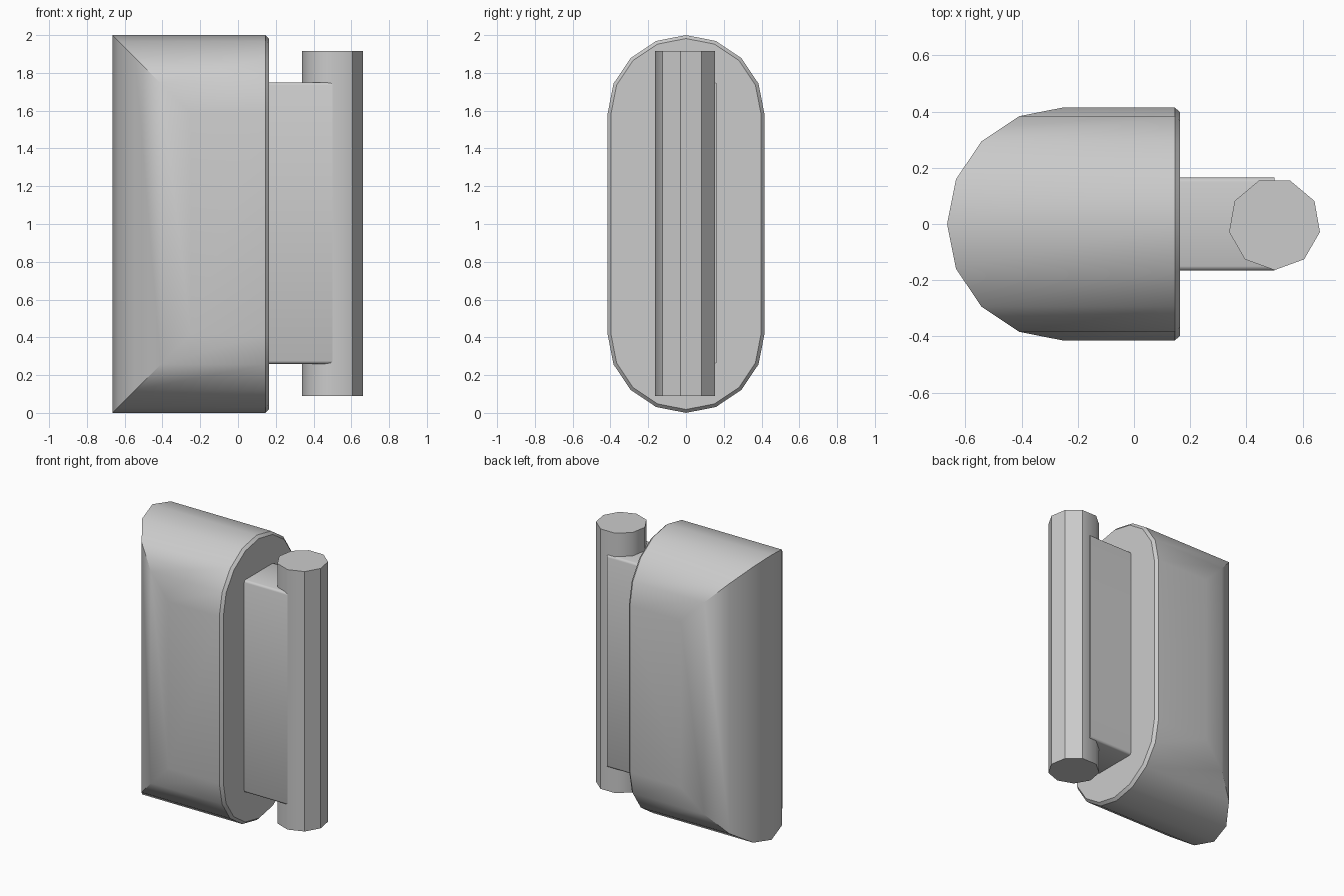
import bpy
import bmesh
from math import sin, cos, radians

cube = bpy.data.objects.get("Cube")
if cube:
    bpy.data.objects.remove(cube, do_unlink=True)

GREY = (0.6, 0.6, 0.6, 1.0)
grey = bpy.data.materials.new("plain grey")
grey.use_nodes = True
grey.diffuse_color = GREY
grey.node_tree.nodes["Principled BSDF"].inputs["Base Color"].default_value = GREY


def finish(name, bm):
    bmesh.ops.recalc_face_normals(bm, faces=bm.faces[:])
    mesh = bpy.data.meshes.new(name)
    bm.to_mesh(mesh)
    bm.free()
    mesh.materials.append(grey)
    obj = bpy.data.objects.new(name, mesh)
    bpy.context.collection.objects.link(obj)
    return obj


# Body: slices across y; rounded in plan at the back, rounded in height all along
R, BACK, RIM, FRONT, INSET = 0.415, -0.25, 0.145, 0.164, 0.018
bm = bmesh.new()
slices = []
for k in range(-4, 5):
    a = radians(22.5 * k)
    y, reach = R * sin(a), R * cos(a)
    y_cap, reach_cap = (R - INSET) * sin(a), (R - INSET) * cos(a)
    low, high = R - reach, 2 - R + reach
    low_cap, high_cap = R - reach_cap, 2 - R + reach_cap
    points = [(BACK - reach, y, low), (BACK - reach, y, high), (RIM, y, high),
              (FRONT, y_cap, high_cap), (FRONT, y_cap, low_cap), (RIM, y, low)]
    slices.append([bm.verts.new(p) for p in points])
for s, t in zip(slices, slices[1:]):
    for i in (0, 1, 2, 4, 5):
        j = (i + 1) % 6
        bm.faces.new((s[i], s[j], t[j], t[i]))
for s in (slices[0], slices[-1]):
    bm.faces.new((s[0], s[1], s[2], s[5]))
    bm.faces.new((s[2], s[3], s[4], s[5]))
bm.faces.new([s[3] for s in slices] + [s[4] for s in reversed(slices)])
body = finish("body", bm)
body.data.shade_smooth()
body.data.set_sharp_from_angle(angle=radians(30))

# Web joining the body to the post, with softened long edges
bm = bmesh.new()
bmesh.ops.create_cube(bm, size=1)
for v in bm.verts:
    v.co.x = 0.5 if v.co.x > 0 else 0.15
    v.co.y *= 0.33
    v.co.z = 1.75 if v.co.z > 0 else 0.26
edges = [e for e in bm.edges if abs(e.verts[0].co.x - e.verts[1].co.x) > 0.1]
bmesh.ops.bevel(bm, geom=edges, offset=0.015, segments=2, profile=0.5, affect='EDGES')
web = finish("web", bm)
web.data.shade_smooth()
web.data.set_sharp_from_angle(angle=radians(50))

# Nine-sided post: flat on its outer side, smooth towards the body
bm = bmesh.new()
ring = [(0.5 + 0.164 * cos(radians(270 + 40 * i)), 0.164 * sin(radians(270 + 40 * i)))
        for i in range(9)]
base = bm.faces.new([bm.verts.new((x, y, 0.09)) for x, y in ring])
top = bmesh.ops.extrude_face_region(bm, geom=[base], use_keep_orig=True)["geom"]
for v in top:
    if isinstance(v, bmesh.types.BMVert):
        v.co.z = 1.915
post = finish("post", bm)
for p in post.data.polygons:
    p.use_smooth = abs(p.normal.z) < 0.5 and p.normal.x < 0.5
